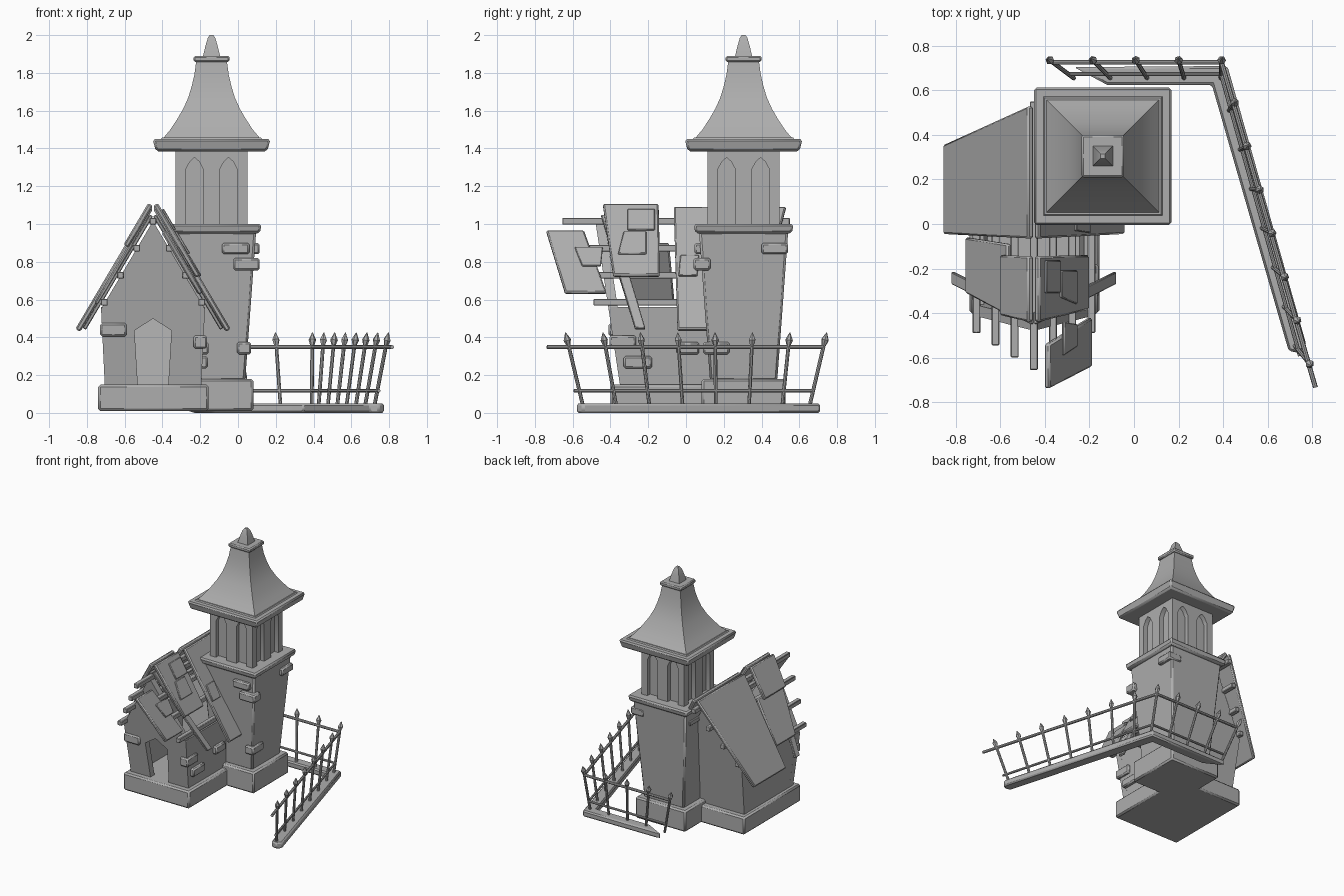
import bpy, bmesh, math
from mathutils import Vector

cube = bpy.data.objects.get("Cube")
if cube:
    bpy.data.objects.remove(cube, do_unlink=True)

stone = bpy.data.materials.new("grey_stone")
stone.use_nodes = True
GREY = (0.42, 0.42, 0.42, 1)
stone.diffuse_color = GREY
stone.node_tree.nodes["Principled BSDF"].inputs["Base Color"].default_value = GREY


def finish(name, bm, bevel=0.0):
    """Turn a bmesh into a shaded, optionally bevelled object."""
    bmesh.ops.recalc_face_normals(bm, faces=bm.faces)
    mesh = bpy.data.meshes.new(name)
    bm.to_mesh(mesh)
    bm.free()
    mesh.materials.append(stone)
    obj = bpy.data.objects.new(name, mesh)
    bpy.context.scene.collection.objects.link(obj)
    if bevel:
        mod = obj.modifiers.new("Bevel", "BEVEL")
        mod.width = bevel
        mod.segments = 1
        mod.limit_method = "ANGLE"
    bpy.ops.object.select_all(action="DESELECT")
    obj.select_set(True)
    bpy.context.view_layer.objects.active = obj
    bpy.ops.object.shade_smooth_by_angle(angle=math.radians(30))
    return obj


def loft(name, rings, bevel=0.0):
    """Skin a list of matching outlines and cap both ends."""
    bm = bmesh.new()
    loops = [[bm.verts.new(p) for p in ring] for ring in rings]
    n = len(loops[0])
    for low, high in zip(loops, loops[1:]):
        for i in range(n):
            j = (i + 1) % n
            bm.faces.new((low[i], low[j], high[j], high[i]))
    bm.faces.new(loops[0])
    bm.faces.new(loops[-1])
    return finish(name, bm, bevel)


def rect(x0, x1, y0, y1, z):
    return [(x0, y0, z), (x1, y0, z), (x1, y1, z), (x0, y1, z)]


def box(name, x0, x1, y0, y1, z0, z1, bevel=0.01):
    return loft(name, [rect(x0, x1, y0, y1, z0), rect(x0, x1, y0, y1, z1)], bevel)


def rod(name, a, b, r0, r1=None, sides=8):
    """Tapered rod between two points."""
    a, b = Vector(a), Vector(b)
    turn = (b - a).to_track_quat("Z", "Y")
    rings = []
    for p, r in ((a, r0), (b, r0 if r1 is None else r1)):
        rings.append([p + turn @ Vector((r * math.cos(t), r * math.sin(t), 0))
                      for t in (math.tau * k / sides for k in range(sides))])
    return loft(name, rings)


# ---- Tower ----
TX, TY = -0.14, 0.305


def tower(name, levels, bevel=0.012):
    return loft(name, [rect(TX - h, TX + h, TY - h, TY + h, z) for h, z in levels], bevel)


tower("tower_base", [(.222, .01), (.222, .18)])
tower("tower_body", [(.178, .17), (.236, .96)])
tower("tower_ledge", [(.255, .95), (.265, 1)])
tower("belfry_core", [(.155, .99), (.155, 1.4)], 0)
tower("roof_eave", [(.295, 1.385), (.312, 1.45)])
tower("roof_rim", [(.275, 1.44), (.262, 1.458)], 0)
tower("tower_roof", [(.26, 1.45), (.218, 1.5), (.182, 1.555), (.15, 1.61),
                     (.123, 1.67), (.105, 1.73), (.091, 1.79), (.08, 1.87)], 0)
tower("roof_cap", [(.095, 1.858), (.095, 1.89)], .008)
tower("roof_finial", [(.046, 1.885), (.033, 1.94), (.02, 1.985), (.01, 2)], 0)

# Belfry walls with two pointed openings each
outline = [(-.19, 1)]
for c in (-.09, .09):
    outline += [(c - .046, 1), (c - .046, 1.29), (c - .025, 1.33), (c, 1.352),
                (c + .025, 1.33), (c + .046, 1.29), (c + .046, 1)]
outline += [(.19, 1), (.19, 1.39), (-.19, 1.39)]
for side in range(4):
    ca, sa = math.cos(side * math.pi / 2), math.sin(side * math.pi / 2)
    loft("belfry_wall", [[(TX + u * ca + d * sa, TY + u * sa - d * ca, z)
                          for u, z in outline] for d in (.19, .15)])

# ---- House ----
RX, SLOPE = -0.45, 1.69
box("house_base", -.74, -.155, -.4, .32, .01, .15, .012)


def front_y(z):
    return -.35 - (z - .15) * .15


def back_y(z):
    return .27 + (z - .15) * .15


gable = [(.255, .14), (.275, .55), (0, 1.015), (-.275, .55), (-.255, .14)]
door = [(-.08, .14), (-.098, .435), (0, .5), (.098, .435), (.08, .14)]
loft("front_gable", [[(RX + u, front_y(z) + d, z) for u, z in gable + door]
                     for d in (0, .05)])
loft("back_gable", [[(RX + u, back_y(z) - d, z) for u, z in gable] for d in (0, .05)])
for s in (-1, 1):
    loft("side_wall", [[(RX + s * (u - d), fy(z) + i, z) for fy, z, u, i in
                        ((front_y, .14, .255, .01), (back_y, .14, .255, -.01),
                         (back_y, .56, .275, -.01), (front_y, .56, .275, .01))]
                       for d in (0, .05)])


def slab(name, side, corners, ridge_z, thick, bevel=.008):
    """Sheet lying on a roof slope; corners are (distance from ridge, y)."""
    normal = Vector((side * SLOPE, 0, 1)).normalized()
    base = [Vector((RX + side * d, y, ridge_z - SLOPE * d)) for d, y in corners]
    return loft(name, [base, [p + normal * thick for p in base]], bevel)


# Purlins running along the roof
for i in range(4):
    for s in (-1, 1) if i else (1,):
        x, z = RX + s * .086 * i, 1.015 - .143 * i
        box("purlin", x - .018, x + .018, -.655 + .055 * i, .55 - .06 * i,
            z - .018, z + .018, .004)

for s in (-1, 1):
    # Crooked rafters and large rear sheets
    slab("rafter", s, [(0, -.45), (.355, -.27), (.355, -.215), (0, -.395)], 1.04, .02, .004)
    slab("rear_roof", s, [(0, -.065), (.385, -.045), (.385, .355), (0, .53)], 1.08, .03)

# Broken front sheets
slab("front_roof_right", 1, [(0, -.44), (.225, -.385), (.225, -.14), (0, -.145)], 1.095, .03)
slab("front_roof_left", -1, [(0, -.44), (.13, -.41), (.13, -.14), (0, -.145)], 1.095, .03)
slab("lower_roof_left", -1, [(.1, -.41), (.29, -.31), (.29, -.06), (.1, -.09)], 1.06, .025)
slab("loose_roof", 1, [(.045, -.74), (.24, -.64), (.24, -.42), (.045, -.54)], 1.03, .03)

# Raised shingles
slab("shingle", 1, [(.045, -.31), (.11, -.31), (.11, -.165), (.045, -.165)], 1.15, .014, .004)
slab("shingle", 1, [(.115, -.33), (.185, -.36), (.185, -.21), (.115, -.21)], 1.15, .014, .004)
slab("shingle", 1, [(.125, -.59), (.185, -.55), (.185, -.45), (.125, -.44)], 1.085, .014, .004)
slab("shingle", 1, [(.18, -.03), (.245, -.04), (.245, .06), (.18, .07)], 1.135, .014, .004)

# ---- Protruding bricks ----
for spec in [(-.085, .06, .045, .15, .84, .9), (-.025, .115, .04, .13, .755, .82),
             (0, .115, .4, .54, .84, .9), (-.005, .07, .09, .23, .31, .375),
             (-.73, -.59, -.41, -.33, .405, .475), (-.235, -.163, -.405, -.265, .34, .41),
             (-.2, -.16, -.33, -.18, .235, .3), (-.24, -.155, -.05, .07, .31, .375)]:
    box("brick", *spec)

# ---- Fence ----
curb = [(-.27, .705), (.42, .71), (.775, -.545), (.745, -.58), (.695, -.57),
        (.35, .625), (-.12, .625)]
loft("fence_curb", [[(x, y, z) for x, y in curb] for z in (0, .05)], .01)

# Posts as (foot, tip) pairs leaning outwards
posts = []
for i in range(5):
    posts.append((Vector((-.27 + .165 * i, .655, .04)), Vector((-.39 + .196 * i, .745, .425))))
for i in range(7):
    foot_y = .51 - .176 * i
    posts.append((Vector((.385 + (.66 - foot_y) * .28, foot_y, .04)),
                  Vector((.455 + .057 * i, .55 - .198 * i, .425))))
for foot, tip in posts:
    neck, wide = foot.lerp(tip, .8), foot.lerp(tip, .9)
    rod("fence_post", foot, neck, .01)
    rod("spear_lower", neck, wide, .008, .02, 6)
    rod("spear_upper", wide, tip, .02, .002, 6)

# Rails follow the posts at two heights
for t, r, extra in ((.8, .011, .12), (.2, .009, .03)):
    first, corner, last = (posts[k][0].lerp(posts[k][1], t) for k in (0, 4, 11))
    end = last + (last - corner).normalized() * extra
    rod("fence_rail", first, corner, r)
    rod("fence_rail", corner, end, r)
